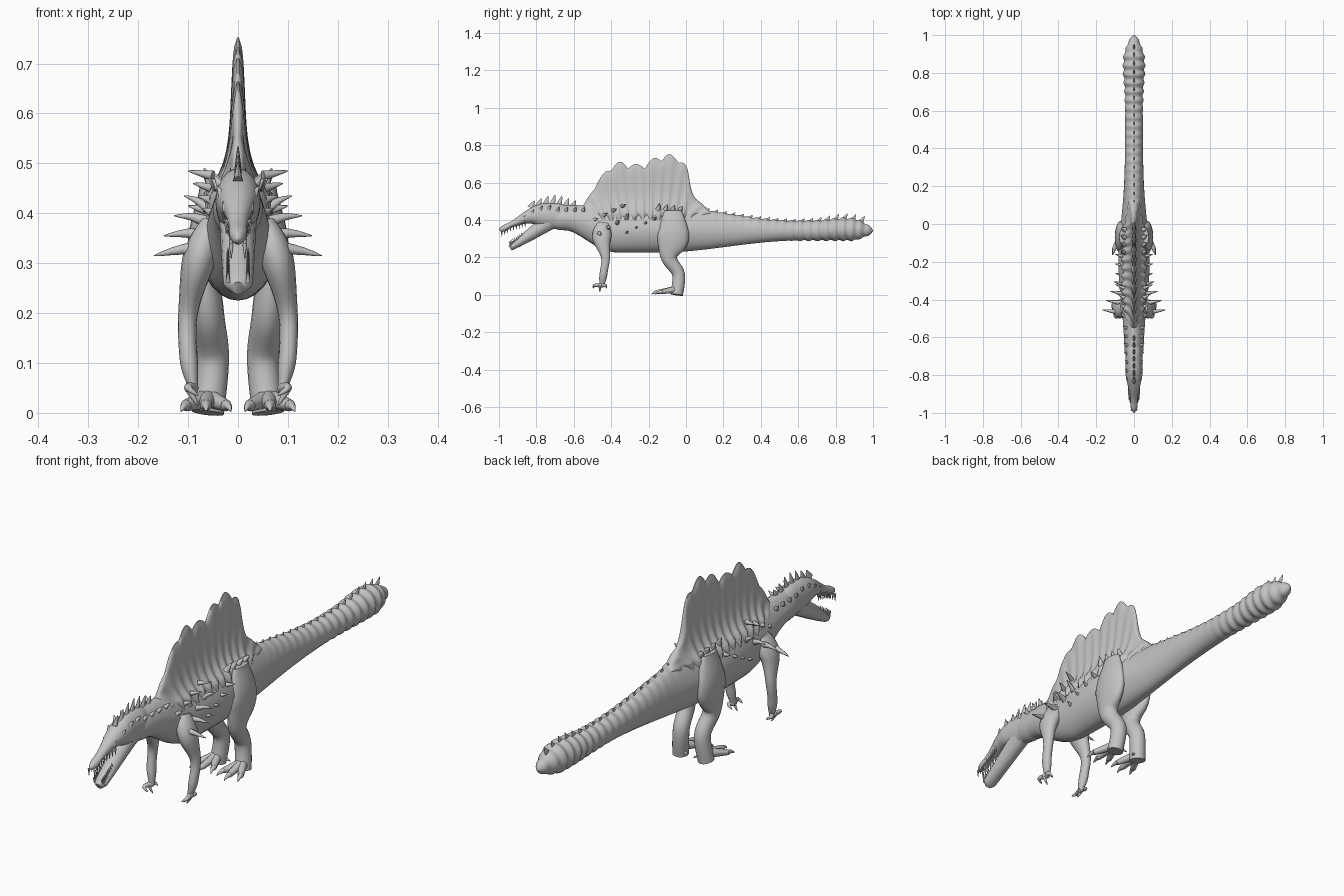
import bpy, bmesh, math
from mathutils import Vector

cube = bpy.data.objects.get("Cube")
if cube:
    bpy.data.objects.remove(cube)

hide = bpy.data.materials.new("grey_hide")
hide.use_nodes = True
hide.diffuse_color = (.55, .55, .55, 1)
hide.node_tree.nodes["Principled BSDF"].inputs["Base Color"].default_value = hide.diffuse_color


def bump(value, centre, width):
    return math.exp(-((value - centre) / width) ** 2)


def ramp(value, start, end):
    t = max(0, min(1, (value - start) / (end - start)))
    return t * t * (3 - 2 * t)


def mix(start, end, t):
    return start + (end - start) * t


def spread(start, end, count):
    return [mix(start, end, i / (count - 1)) for i in range(count)]


def curve(points, t):
    """Point on a smooth curve through the given points."""
    pts = [Vector(p) for p in points]
    last = len(pts) - 1
    i = min(int(t * last), last - 1)
    f = t * last - i
    a, b, c, d = pts[max(i - 1, 0)], pts[i], pts[i + 1], pts[min(i + 2, last)]
    return b + ((c - a) * f + (2 * a - 5 * b + 4 * c - d) * f ** 2
                + (3 * (b - c) + d - a) * f ** 3) / 2


def tube(bm, path, radii, steps=20, sides=16, shape=None):
    """Loft ellipses along path(t); radii(t) gives sideways and depth radius."""
    times = spread(0, 1, steps)
    centres = [path(t) for t in times]
    heading = (centres[-1] - centres[0]).normalized()
    ref = Vector((0, 0, 1)) if abs(heading.x) > .75 else Vector((1, 0, 0))
    rings = []
    for i, (t, centre) in enumerate(zip(times, centres)):
        tangent = (centres[min(i + 1, steps - 1)] - centres[max(i - 1, 0)]).normalized()
        side = (ref - tangent * ref.dot(tangent)).normalized()
        depth = side.cross(tangent)
        wide, deep = [max(r, .001) for r in radii(t)]
        ring = []
        for k in range(sides):
            angle = math.tau * k / sides
            u, v = math.cos(angle), math.sin(angle)
            if shape:
                u, v = shape(centre.y, u, v)
            ring.append(bm.verts.new(centre + side * u * wide + depth * v * deep))
        rings.append(ring)
    for ring, following in zip(rings, rings[1:]):
        for k in range(sides):
            j = (k + 1) % sides
            bm.faces.new((ring[k], ring[j], following[j], following[k]))
    bm.faces.new(rings[0])
    bm.faces.new(rings[-1])


def trunk(bm, start, end, top, bottom, width, cap, steps, shape=None):
    """Level tube along y, given by its upper and lower outline."""
    def path(t):
        y = mix(start, end, t)
        return Vector((0, y, (top(y) + bottom(y)) / 2))

    def radii(t):
        y = mix(start, end, t)
        return width(y) * cap(y), (top(y) - bottom(y)) / 2 * cap(y)
    tube(bm, path, radii, steps, 28, shape)


def spike(bm, base, tip, radius, flat=1, bend=0):
    """Tapering horn, raised or lowered in the middle by bend."""
    middle = (Vector(base) + Vector(tip)) / 2 + Vector((0, 0, bend))

    def radii(t):
        size = radius * (1 - t) ** .8
        return size * flat, size
    tube(bm, lambda t: curve((base, middle, tip), t), radii, 7, 8)


def finish(bm, name, mirror=False):
    bmesh.ops.recalc_face_normals(bm, faces=bm.faces)
    mesh = bpy.data.meshes.new(name)
    bm.to_mesh(mesh)
    bm.free()
    mesh.materials.append(hide)
    ob = bpy.data.objects.new(name, mesh)
    bpy.context.collection.objects.link(ob)
    if mirror:
        ob.modifiers.new("Mirror", 'MIRROR').use_mirror_merge = False
    bpy.ops.object.select_all(action='DESELECT')
    ob.select_set(True)
    bpy.context.view_layer.objects.active = ob
    bpy.ops.object.shade_smooth_by_angle(angle=math.radians(60))


# Body, neck and ringed tail
def body_top(y):
    return .48 - .085 * ramp(y, -.2, .6) + .015 * bump(y, .85, .1)


def body_bottom(y):
    return .345 - .12 * ramp(y, -.65, -.35) + .065 * ramp(y, -.15, .6)


def body_width(y):
    return .047 + .036 * bump(y, -.2, .3) + .01 * bump(y, .83, .1)


def body_cap(y):
    return ramp(y, -.9, -.65) * math.sqrt(min(1, 10 * (1 - y)))


def body_shape(y, u, v):
    """Narrow the back under the sail and add rings to the tail."""
    pinch = 1 - .28 * max(v, 0) * ramp(y, .3, 0)
    weight = mix(max(0, v), 1, ramp(y, .5, .7))
    ring = 1 + .07 * ramp(y, 0, .7) * weight * math.sin(math.tau * y / .046)
    return u * pinch * ring, v * ring


bm = bmesh.new()
trunk(bm, -.77, 1, body_top, body_bottom, body_width, body_cap, 300, body_shape)
finish(bm, "body_and_tail")


# Skull with long upper jaw and hooked snout
def skull_top(y):
    return .49 - .12 * ramp(y, -.75, -1)


def skull_bottom(y):
    return .35 + .03 * bump(y, -.85, .08) - .025 * ramp(y, -.93, -1)


def skull_width(y):
    return .045 - .027 * ramp(y, -.78, -.94)


def skull_cap(y):
    return ramp(y, -.5, -.7) * math.sqrt(min(1, 30 * (y + 1)))


bm = bmesh.new()
trunk(bm, -.62, -1, skull_top, skull_bottom, skull_width, skull_cap, 50)
finish(bm, "skull")

# Lower jaw
jaw = ((0, -.73, .39), (0, -.85, .31), (0, -.94, .25))
bm = bmesh.new()
tube(bm, lambda t: curve(jaw, t),
     lambda t: (.038 - .01 * t - .015 * ramp(t, .9, 1), .045 - .03 * t))
finish(bm, "lower_jaw")

# Teeth in both jaws
bm = bmesh.new()
for t in spread(0, 1, 9):
    y = mix(-.985, -.86, t)
    x = skull_width(y) * .75
    spike(bm, (x, y, skull_bottom(y) + .01), (x, y, skull_bottom(y) - .02), .005)
    root = curve(jaw, mix(.97, .6, t)) + Vector((.02, 0, .01))
    spike(bm, root, root + Vector((0, -.01, .025)), .005)
finish(bm, "teeth", True)

# Sail: ribbed web, thick at the back and thin at its scalloped edge
crest = ((-.56, .46), (-.5, .56), (-.44, .65), (-.36, .71), (-.25, .7), (-.15, .74),
         (-.08, .75), (0, .69), (.04, .54), (.15, .43))
columns, rows, foot = 110, 22, .4
bm = bmesh.new()
web = {}
for i, s in enumerate(spread(0, 1, columns)):
    y, top = curve(crest, s)
    top -= .035 * (1 - abs(math.cos(math.pi * (y + .085) / .09))) * math.sin(math.pi * s)
    for j, t in enumerate(spread(0, 1, rows)):
        z = mix(foot, top, t)
        w = .012 + .05 * math.exp(-max(z - .44, 0) / .05)
        w *= math.sqrt(1.03 - t ** 8) * (.1 + .9 * math.sin(math.pi * s) ** .5)
        w *= 1 + .13 * math.sin(math.tau * (y + .2) * (1 - t / 4) / .042)
        for side in (-1, 1):
            web[side, i, j] = bm.verts.new((side * w, y, z))


def quad(*keys):
    bm.faces.new([web[key] for key in keys])


for i in range(columns - 1):
    for j in range(rows - 1):
        for side in (-1, 1):
            quad((side, i, j), (side, i + 1, j), (side, i + 1, j + 1), (side, i, j + 1))
    for j in (0, rows - 1):
        quad((-1, i, j), (-1, i + 1, j), (1, i + 1, j), (1, i, j))
for j in range(rows - 1):
    for i in (0, columns - 1):
        quad((-1, i, j), (-1, i, j + 1), (1, i, j + 1), (1, i, j))
finish(bm, "sail")

# Front legs with curved claws
arm = ((.05, -.44, .38), (.08, -.45, .3), (.1, -.43, .2), (.1, -.44, .12), (.09, -.45, .05))
bm = bmesh.new()
tube(bm, lambda t: curve(arm, t),
     lambda t: (.018 + .016 * bump(t, .2, .2) - .008 * ramp(t, .8, 1),
                .021 + .03 * bump(t, .2, .2) - .008 * ramp(t, .8, 1)), 26)
for k in (-1, 0, 1):
    finger = (arm[-1], (.1, -.46 + .03 * k, .05), (.08, -.46 + .035 * k, .015 + .02 * abs(k)))
    tube(bm, lambda t: curve(finger, t), lambda t: [.012 * (1 - t) ** .6] * 2, 10, 8)
finish(bm, "front_legs", True)

# Hind legs with clawed toes
leg = ((.06, -.07, .45), (.07, -.07, .31), (.06, -.09, .2), (.05, -.04, .11), (.06, -.05, 0))
bm = bmesh.new()
tube(bm, lambda t: curve(leg, t),
     lambda t: (.032 - .015 * ramp(t, .2, 0), .034 + .052 * bump(t, .25, .2)), 30, 20)
ankle = Vector((.06, -.05, .03))
for k in (-1, 0, 1):
    knuckle = Vector((.064 + .04 * k, -.15 + .02 * abs(k), .015))
    tube(bm, lambda t: ankle.lerp(knuckle, t), lambda t: [.02 - .008 * t] * 2, 8, 10)
    spike(bm, knuckle, knuckle + Vector((.01 * k, -.035, -.012)), .012, bend=.004)
spike(bm, ankle, (.014, -.03, .006), .015)
finish(bm, "hind_legs", True)

# Shoulder, flank and hip spikes, and horns over the eyes
bm = bmesh.new()
for i in range(4):
    y, z = -.47 + .05 * i, .33 + .025 * i
    reach = .168 - .02 * i
    spike(bm, (.055, y, z), (reach, y + .015, z + .015 * (i - 1)), .018 - .002 * i, bend=.005)
    spike(bm, (.05, y - .02, z + .07), (.07 + .01 * i, y, z + .08), .011)
    spike(bm, (.06, y + .15, z), (.1, y + .16, z + .01), .011)
    spike(bm, (.05, .04 * i - .15, .455), (.068, .04 * i - .14, .49 - .005 * i), .014)
for y in spread(-.87, -.55, 8):
    x, z = (skull_width(y), skull_top(y)) if y < -.7 else (body_width(y), body_top(y))
    spike(bm, (x * .75, y, z - .03), (x * 1.05, y + .01, z - .01), .01)
finish(bm, "side_spikes", True)

# Head crest and dorsal spines along the midline
bm = bmesh.new()
for y in spread(-.82, -.6, 7):
    spike(bm, (0, y - .01, .465), (0, y + .01, .49 + .045 * bump(y, -.71, .1)), .02, .5)
for y in spread(.11, .94, 19):
    height = .01 + .015 * bump(y, .83, .15)
    spike(bm, (0, y - .01, body_top(y) - .02), (0, y + .015, body_top(y) + height), .017, .45)
finish(bm, "dorsal_spines")
